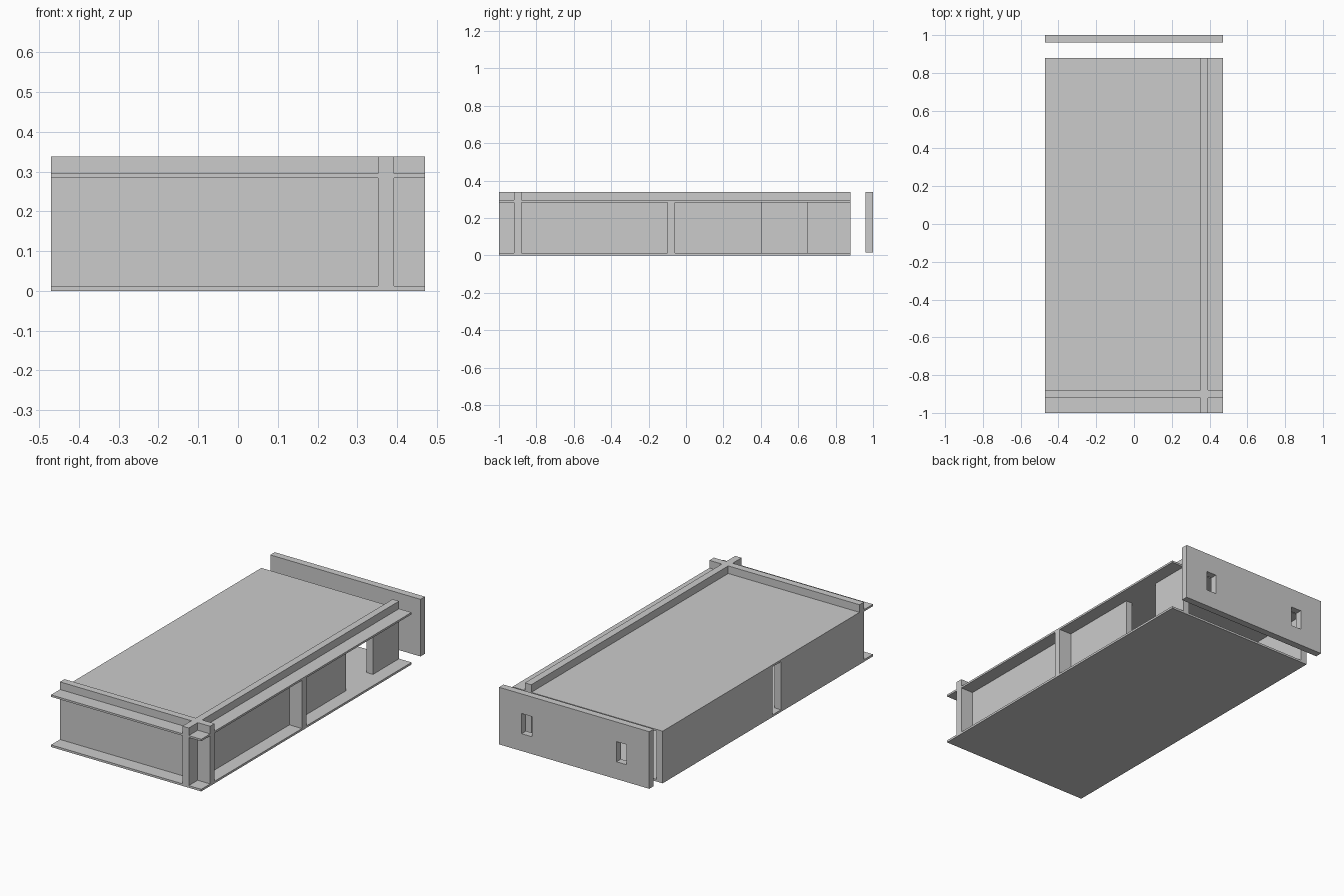
import bpy, bmesh

if "Cube" in bpy.data.objects:
    bpy.data.objects.remove(bpy.data.objects["Cube"])

def box(name, x, y, z):
    """Axis-aligned box from (min, max) ranges."""
    bm = bmesh.new()
    bmesh.ops.create_cube(bm, size=1)
    for v in bm.verts:
        v.co = [r[0] if c < 0 else r[1] for c, r in zip(v.co, (x, y, z))]
    me = bpy.data.meshes.new(name)
    bm.to_mesh(me)
    bm.free()
    ob = bpy.data.objects.new(name, me)
    bpy.context.collection.objects.link(ob)
    return ob

W, BACK = 0.47, 0.88
FULL_X, FULL_Y = (-W, W), (-1, BACK)
WALL_Z, RIM_Z = (0.012, 0.284), (0.295, 0.338)
RIGHT_X, LEFT_X = (0.352, 0.392), (-W, -W + 0.04)
FRONT_Y, MID_Y = (-0.92, -0.88), (-0.10, -0.06)

# Floor and roof slabs
box("floor_plate", FULL_X, FULL_Y, (0, 0.012))
box("roof_plate", FULL_X, FULL_Y, (0.284, 0.295))

# Cross walls
box("front_wall", FULL_X, FRONT_Y, WALL_Z)
box("partition_wall", FULL_X, MID_Y, WALL_Z)

# Long walls, split around the cross walls and door openings
runs = {
    "right_wall": (RIGHT_X, [(-1, -0.92), (-0.88, -0.10), (-0.06, 0.404), (0.647, BACK)]),
    "left_wall": (LEFT_X, [(-0.88, -0.178), (-0.06, BACK)]),
}
for name, (xr, pieces) in runs.items():
    for i, yr in enumerate(pieces):
        box(f"{name}_{i + 1}", xr, yr, WALL_Z)

# Raised rims above the roof
box("front_rim", FULL_X, FRONT_Y, RIM_Z)
box("right_rim_corner", RIGHT_X, (-1, -0.92), RIM_Z)
box("right_rim", RIGHT_X, (-0.88, BACK), RIM_Z)

# Detached back panel with two windows
panel = box("back_panel", FULL_X, (0.96, 1), (0.015, 0.338))
for s in (-1, 1):
    cx = s * 0.297
    cutter = box("window_cutter", (cx - 0.032, cx + 0.032), (0.9, 1.1), (0.113, 0.227))
    cutter.hide_render = True
    cutter.hide_viewport = True
    mod = panel.modifiers.new("window", 'BOOLEAN')
    mod.operation, mod.solver, mod.object = 'DIFFERENCE', 'EXACT', cutter
